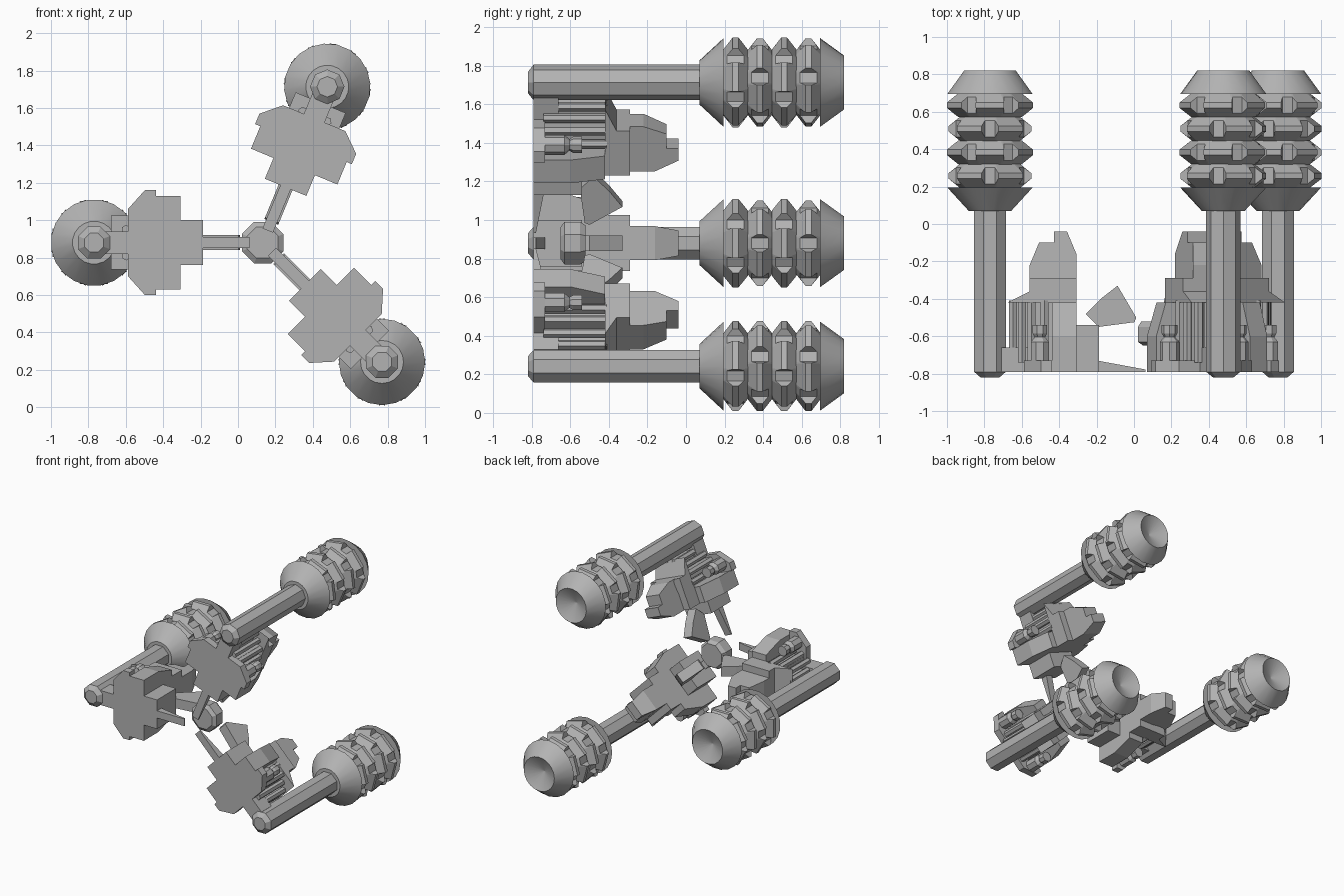
import bpy
import bmesh
from math import sin, cos, pi, radians
from mathutils import Matrix

cube = bpy.data.objects.get("Cube")
if cube:
    bpy.data.objects.remove(cube, do_unlink=True)

grey = bpy.data.materials.new("plain_grey")
grey.use_nodes = True
grey.diffuse_color = (0.45, 0.45, 0.45, 1)
grey.node_tree.nodes["Principled BSDF"].inputs["Base Color"].default_value = (0.45, 0.45, 0.45, 1)

HUB = (0.132, 0, 0.88)
BARREL_R = 0.902
parts = []      # parts of one arm: X = outward, Y = depth, Z = sideways


def finish(name, bm):
    bmesh.ops.remove_doubles(bm, verts=bm.verts, dist=0.0001)
    bmesh.ops.recalc_face_normals(bm, faces=bm.faces)
    mesh = bpy.data.meshes.new(name)
    bm.to_mesh(mesh)
    bm.free()
    mesh.materials.append(grey)
    parts.append((name, mesh))
    return mesh


def loft(name, rings):
    """Skin a list of equal vertex loops and cap both ends."""
    bm = bmesh.new()
    loops = [[bm.verts.new(p) for p in ring] for ring in rings]
    n = len(loops[0])
    for a, b in zip(loops, loops[1:]):
        for i in range(n):
            j = (i + 1) % n
            bm.faces.new((a[i], a[j], b[j], b[i]))
    bm.faces.new(loops[0])
    bm.faces.new(loops[-1])
    return finish(name, bm)


def prism(name, pts, lo, hi, axis):
    """Extrude a 2D outline along Y, Z (outline x,y) or X (outline z,y)."""
    place = {"Y": lambda a, b, d: (a, d, b),
             "Z": lambda a, b, d: (a, b, d),
             "X": lambda a, b, d: (d, b, a)}[axis]
    return loft(name, [[place(a, b, d) for a, b in pts] for d in (lo, hi)])


def mirrored(half):
    return half + [(a, -b) for a, b in reversed(half)]


def box(name, x, y, t):
    prism(name, [(x[0], y[0]), (x[1], y[0]), (x[1], y[1]), (x[0], y[1])], -t, t, "Z")


def turned(name, profile, sides, x=BARREL_R, z=0.0):
    """Turn a (y, radius) profile around a line parallel to Y."""
    angles = [2 * pi * (i + 0.5) / sides for i in range(sides)]
    return loft(name, [[(x + r * cos(a), y, z + r * sin(a)) for a in angles]
                       for y, r in profile])


def toothed_ring(name, y, phase):
    """Double-cone ring with six flat teeth."""
    outline = []
    for k in range(6):
        for deg, r in ((-19, 0.234), (19, 0.234), (22, 0.196), (38, 0.196)):
            outline.append((radians(60 * k + deg + phase), r))

    def half_width(r):
        return 0.064 - (r - 0.17) * 0.77

    def section(side, outer):
        return [(BARREL_R + (r if outer else 0.17) * cos(a),
                 y + side * (half_width(r) if outer else 0.064),
                 (r if outer else 0.17) * sin(a)) for a, r in outline]
    loft(name, [section(-1, False), section(-1, True), section(1, True), section(1, False)])


# Barrel, flared collars and the ring stack
turned("barrel", [(-0.82, 0.055), (-0.79, 0.092), (-0.31, 0.092), (0.08, 0.092)], 8)
turned("rear_collar", [(0.07, 0.115), (0.195, 0.231), (0.195, 0.15)], 20)
turned("ring_core", [(0.18, 0.15), (0.71, 0.15)], 16)
for i in range(4):
    toothed_ring("toothed_ring_%d" % (i + 1), 0.257 + 0.126 * i, 30 * (i % 2))
turned("end_cone", [(0.695, 0.15), (0.695, 0.231), (0.82, 0.14), (0.75, 0.001)], 20)

# Stepped front plate and the broad cross slab behind it
prism("front_plate", mirrored([(0.32, 0.12), (0.44, 0.12), (0.44, 0.25), (0.57, 0.25),
                               (0.57, 0.28), (0.63, 0.28), (0.72, 0.18), (0.72, 0.06),
                               (0.83, 0.06)]), -0.79, -0.73, "Y")
prism("cross_slab", [(-0.25, -0.79), (-0.25, -0.6), (-0.195, -0.42),
                     (0.195, -0.42), (0.25, -0.6), (0.25, -0.79)], 0.44, 0.57, "X")
box("inner_block", (0.32, 0.45), (-0.79, -0.54), 0.12)
box("middle_core", (0.56, 0.7), (-0.75, -0.4), 0.1)
box("barrel_mount", (0.69, 0.84), (-0.79, -0.66), 0.06)
box("mount_web", (0.69, 0.78), (-0.67, -0.41), 0.03)

# Rear flange and tail fin
prism("rear_flange", [(0.44, -0.42), (0.81, -0.42), (0.69, -0.36), (0.69, -0.29),
                      (0.44, -0.29)], -0.145, 0.145, "Z")
fin = prism("tail_fin", [(0.44, -0.42), (0.44, -0.16), (0.49, -0.04), (0.56, -0.04),
                         (0.56, -0.1), (0.64, -0.1), (0.69, -0.22), (0.69, -0.42)],
            -0.088, 0.088, "Z")
for v in fin.vertices:
    if v.co.y > -0.12:
        v.co.z *= 0.75

# Pipes and bottle-shaped fittings on both sides
for side, label in ((1, "upper"), (-1, "lower")):
    for k, (x, z) in enumerate(((0.78, 0.035), (0.73, 0.07), (0.68, 0.115), (0.61, 0.13))):
        turned("%s_pipe_%d" % (label, k + 1), [(-0.74, 0.025), (-0.41, 0.025)],
               6, x, side * z)
    turned(label + "_fitting", [(-0.74, 0.052), (-0.63, 0.052), (-0.605, 0.03),
                                (-0.585, 0.042), (-0.54, 0.042)], 8, 0.635, side * 0.2)

# Tapering front spoke and flared rear blade reaching to the hub
prism("front_spoke", [(0.33, -0.79), (0.33, -0.73), (0.07, -0.778), (0.07, -0.79)],
      -0.03, 0.03, "Z")
prism("rear_blade", [(0.32, -0.55), (0.39, -0.48), (0.31, -0.4), (0.22, -0.33),
                     (0.12, -0.5), (0.13, -0.525)], -0.04, 0.04, "Z")

# Place the three arms around the hub
arm_parts, parts = parts, []
objects = []
for label, angle in (("right", 180), ("top", 67.5), ("left", -45)):
    place = Matrix.Translation(HUB) @ Matrix.Rotation(-radians(angle), 4, "Y")
    for name, mesh in arm_parts:
        obj = bpy.data.objects.new("%s_%s" % (label, name), mesh)
        obj.matrix_world = place
        objects.append(obj)

# Central hub
turned("hub", [(-0.65, 0.09), (-0.63, 0.12), (-0.55, 0.12), (-0.52, 0.1)], 8, 0, 0)
hub = bpy.data.objects.new("hub", parts[0][1])
hub.location = HUB
objects.append(hub)

for obj in objects:
    bpy.context.scene.collection.objects.link(obj)

# Soft shading on the round collars only
bpy.context.view_layer.update()
bpy.ops.object.select_all(action="DESELECT")
for obj in objects:
    if obj.name in ("right_rear_collar", "right_end_cone"):
        obj.select_set(True)
        bpy.context.view_layer.objects.active = obj
        bpy.ops.object.shade_smooth_by_angle(angle=radians(30))
        obj.select_set(False)
